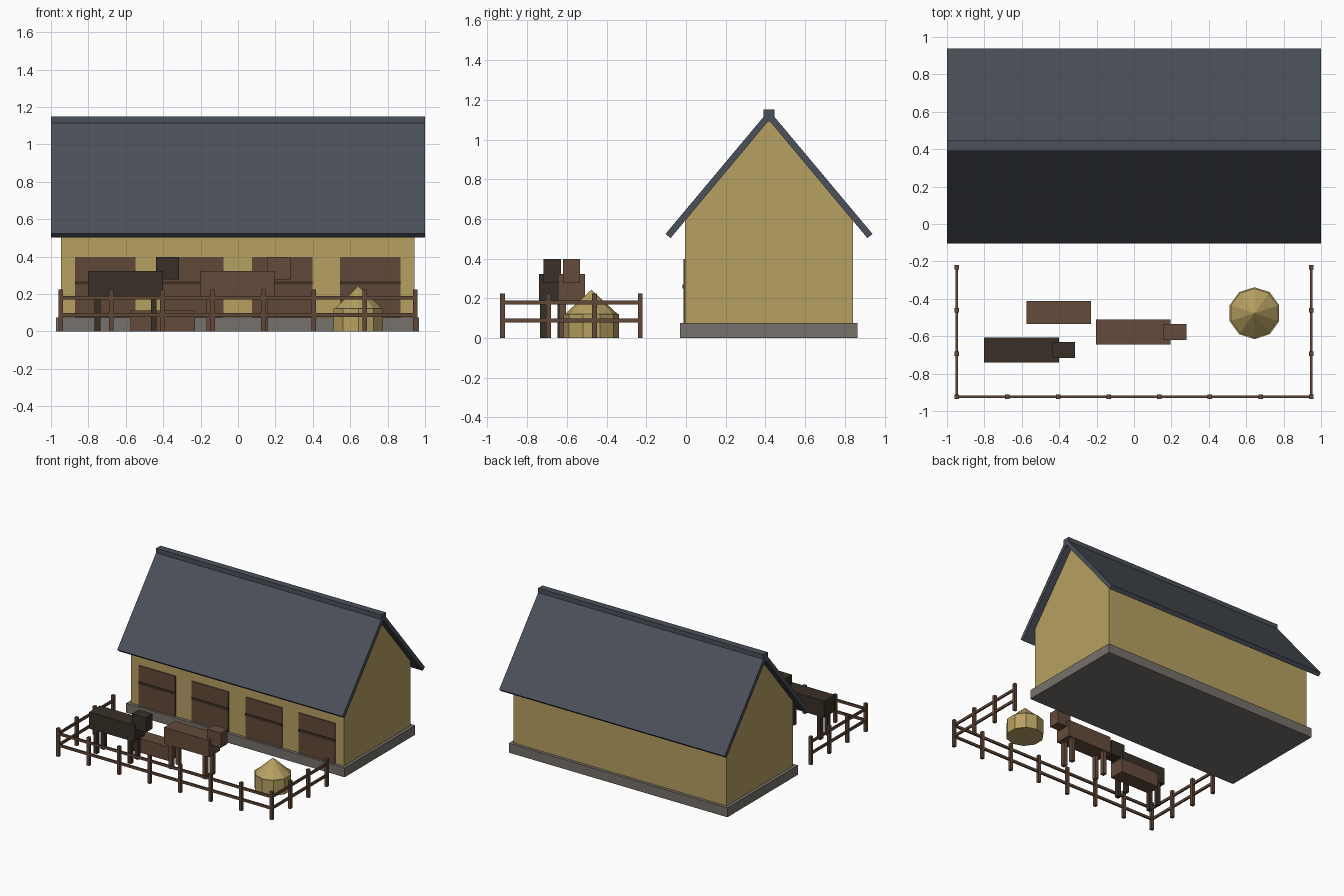
import bpy
import bmesh
from mathutils import Vector

cube = bpy.data.objects.get("Cube")
if cube:
    bpy.data.objects.remove(cube, do_unlink=True)


def material(name, rgb):
    mat = bpy.data.materials.new(name)
    mat.use_nodes = True
    colour = (*rgb, 1)
    mat.diffuse_color = colour
    mat.node_tree.nodes["Principled BSDF"].inputs["Base Color"].default_value = colour
    return mat


STRAW = material("straw yellow", (0.47, 0.35, 0.12))
SLATE = material("slate grey", (0.07, 0.08, 0.10))
STONE = material("stone grey", (0.18, 0.165, 0.145))
WOOD = material("brown wood", (0.12, 0.065, 0.04))
DARK_WOOD = material("dark wood", (0.05, 0.03, 0.02))
BROWN_COAT = material("brown coat", (0.13, 0.07, 0.045))
DARK_COAT = material("dark coat", (0.04, 0.03, 0.02))


def finish(name, bm, mat):
    bmesh.ops.recalc_face_normals(bm, faces=bm.faces)
    mesh = bpy.data.meshes.new(name)
    bm.to_mesh(mesh)
    bm.free()
    mesh.materials.append(mat)
    obj = bpy.data.objects.new(name, mesh)
    bpy.context.scene.collection.objects.link(obj)
    return obj


def box(name, x, y, z, mat):
    """Box from (min, max) ranges on each axis."""
    bm = bmesh.new()
    bmesh.ops.create_cube(bm, size=1)
    for v in bm.verts:
        v.co = Vector([(a + b) / 2 + c * (b - a) for (a, b), c in zip((x, y, z), v.co)])
    return finish(name, bm, mat)


def around(centre, width):
    return centre - width / 2, centre + width / 2


def extrude_x(name, profile, x, mat):
    """Extrude a (y, z) profile between two x positions."""
    bm = bmesh.new()
    face = bm.faces.new([bm.verts.new((x[0], y, z)) for y, z in profile])
    new = bmesh.ops.extrude_face_region(bm, geom=[face])["geom"]
    bmesh.ops.translate(bm, vec=(x[1] - x[0], 0, 0),
                        verts=[g for g in new if isinstance(g, bmesh.types.BMVert)])
    return finish(name, bm, mat)


# Stable building
RIDGE_Y = 0.418
box("foundation", (-0.973, 0.967), (-0.03, 0.865), (0, 0.075), STONE)
extrude_x("stable_walls",
          [(-0.005, 0.07), (0.841, 0.07), (0.841, 0.6), (RIDGE_Y, 1.105), (-0.005, 0.6)],
          (-0.947, 0.943), STRAW)

# Roof slabs, mirrored about the ridge line
slab = [(-0.078, 0.503), (-0.103, 0.525), (RIDGE_Y, 1.147), (RIDGE_Y, 1.097)]
extrude_x("roof_front", slab, (-1, 1), SLATE)
extrude_x("roof_back", [(2 * RIDGE_Y - y, z) for y, z in slab], (-1, 1), SLATE)
box("roof_ridge", (-1, 1), around(RIDGE_Y, 0.056), (1.09, 1.15), SLATE)

# Stable doors with a bar across each
for i, x in enumerate((-0.71, -0.24, 0.236, 0.707)):
    box(f"stable_door_{i + 1}", around(x, 0.324), (-0.013, 0.01), (0.075, 0.398), WOOD)
    box(f"door_bar_{i + 1}", around(x, 0.324), (-0.018, 0.01), (0.25, 0.27), DARK_WOOD)

# Paddock fence
SIDE, FRONT, BACK = 0.947, -0.924, -0.23
posts = [(-SIDE + i * 2 * SIDE / 7, FRONT) for i in range(8)]
posts += [(s * SIDE, FRONT + i * (BACK - FRONT) / 3) for s in (-1, 1) for i in (1, 2, 3)]
for i, (x, y) in enumerate(posts):
    box(f"fence_post_{i + 1}", around(x, 0.024), around(y, 0.024), (0, 0.225), WOOD)
for level, z in (("lower", 0.088), ("upper", 0.18)):
    box(f"{level}_front_rail", (-SIDE, SIDE), around(FRONT, 0.013), around(z, 0.02), WOOD)
    for side, s in (("right", -1), ("left", 1)):
        box(f"{level}_{side}_rail", around(s * SIDE, 0.013), (FRONT, BACK), around(z, 0.02), WOOD)


# Standing horses
def horse(name, x, y, mat):
    box(f"{name}_body", around(x, 0.4), around(y, 0.135), (0.19, 0.323), mat)
    box(f"{name}_head", around(x + 0.224, 0.123), around(y, 0.087), (0.278, 0.397), mat)
    for end, dx in (("rear", -0.15), ("front", 0.15)):
        for side, dy in (("right", -0.045), ("left", 0.045)):
            box(f"{name}_{end}_{side}_leg", around(x + dx, 0.03), around(y + dy, 0.034),
                (0, 0.2), mat)


horse("dark_horse", -0.601, -0.674, DARK_COAT)
horse("brown_horse", -0.004, -0.577, BROWN_COAT)
box("resting_foal", (-0.576, -0.23), (-0.535, -0.413), (0, 0.113), BROWN_COAT)


# Haystack with a pointed top
def ten_sided(name, r_low, r_high, z_low, z_high):
    bm = bmesh.new()
    bmesh.ops.create_cone(bm, cap_ends=True, segments=10, radius1=r_low, radius2=r_high,
                          depth=z_high - z_low)
    bmesh.ops.translate(bm, verts=bm.verts, vec=(0.644, -0.477, (z_low + z_high) / 2))
    return finish(name, bm, STRAW)


ten_sided("haystack_body", 0.139, 0.139, 0, 0.122)
ten_sided("haystack_top", 0.132, 0, 0.122, 0.243)
